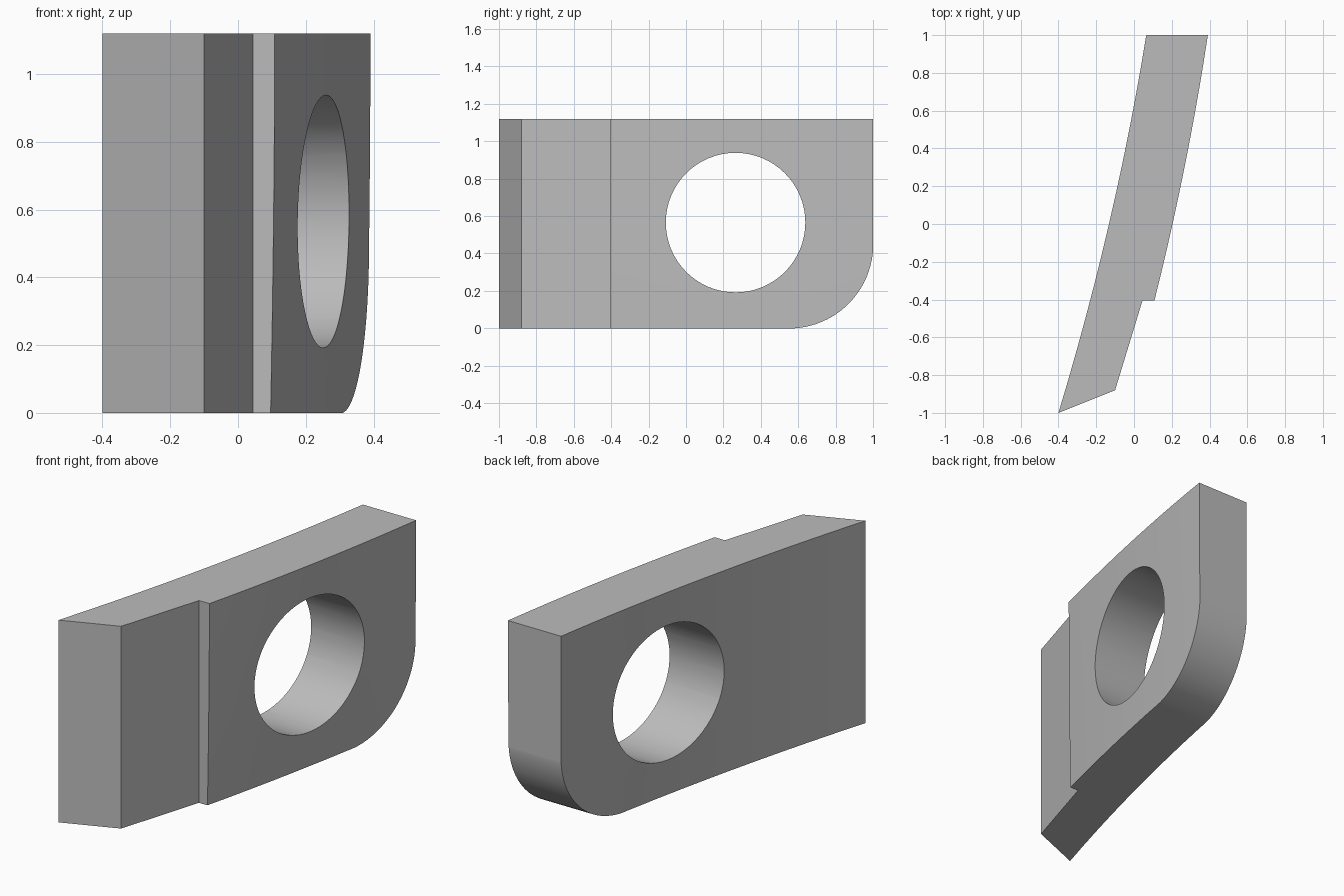
import bpy, bmesh, math

cube = bpy.data.objects.get("Cube")
if cube:
    bpy.data.objects.remove(cube, do_unlink=True)

HEIGHT = 1.12
STEP_Y = -0.405
ROWS = 8


def loft(name, rings):
    """Closed solid through a stack of equal-length rings."""
    bm = bmesh.new()
    loops = [[bm.verts.new(p) for p in ring] for ring in rings]
    n = len(loops[0])
    for a, b in zip(loops, loops[1:]):
        for i in range(n):
            j = (i + 1) % n
            bm.faces.new((a[i], a[j], b[j], b[i]))
    bm.faces.new(loops[0])
    bm.faces.new(loops[-1])
    bmesh.ops.recalc_face_normals(bm, faces=bm.faces)
    mesh = bpy.data.meshes.new(name)
    bm.to_mesh(mesh)
    bm.free()
    ob = bpy.data.objects.new(name, mesh)
    bpy.context.collection.objects.link(ob)
    return ob


def spread(a, b, n):
    return [a + (b - a) * i / n for i in range(n + 1)]


def plan(z):
    """Plan outline at height z; the outer face leans in toward the base."""
    lean = 0.012 * (1 - z / HEIGHT) ** 1.8
    inner = [(-0.1325 + 0.2325 * y - 0.035 * y * y, y, z) for y in spread(1, -1, 12)]
    outer = [(0.204 + 0.222 * y - 0.035 * y * y - lean, y, z)
             for y in spread(STEP_Y, 1, 10)]
    return inner + [(-0.10, -0.88, z), (0.045, STEP_Y, z)] + outer


def arc(y, z, r, start, end, n):
    return [(y + r * math.cos(t), z + r * math.sin(t))
            for t in spread(math.radians(start), math.radians(end), n)]


def cutter(name, outline):
    ob = loft(name, [[(x, y, z) for y, z in outline] for x in (-1, 1)])
    ob.hide_render = True
    return ob


# Curved bracket body with stepped clamping end
body = loft("curved_bracket", [plan(z) for z in spread(0, HEIGHT, ROWS)])

# Side outline with one rounded lower corner, and the round through-hole
outline = [(-1.2, 1.3), (-1.2, -0.001)] + arc(0.551, 0.449, 0.45, -90, 0, 24) + [(1.001, 1.3)]
corner = cutter("corner_outline", outline)
hole = cutter("hole_cutter", arc(0.265, 0.565, 0.373, 0, 360, 64)[:-1])

for tool, mode in ((corner, 'INTERSECT'), (hole, 'DIFFERENCE')):
    mod = body.modifiers.new(tool.name, 'BOOLEAN')
    mod.operation = mode
    mod.solver = 'EXACT'
    mod.object = tool

# Bake the cuts and remove the helpers
bpy.context.view_layer.update()
graph = bpy.context.evaluated_depsgraph_get()
baked = bpy.data.meshes.new_from_object(body.evaluated_get(graph))
body.modifiers.clear()
body.data = baked
for tool in (corner, hole):
    bpy.data.objects.remove(tool, do_unlink=True)

# Plain grey finish
grey = bpy.data.materials.new("plain_grey")
grey.use_nodes = True
colour = (0.5, 0.5, 0.5, 1)
grey.diffuse_color = colour
grey.node_tree.nodes["Principled BSDF"].inputs["Base Color"].default_value = colour
body.data.materials.clear()
body.data.materials.append(grey)

# Smooth curves, crisp edges
bpy.ops.object.select_all(action='DESELECT')
body.select_set(True)
bpy.context.view_layer.objects.active = body
bpy.ops.object.shade_smooth_by_angle(angle=math.radians(25))
